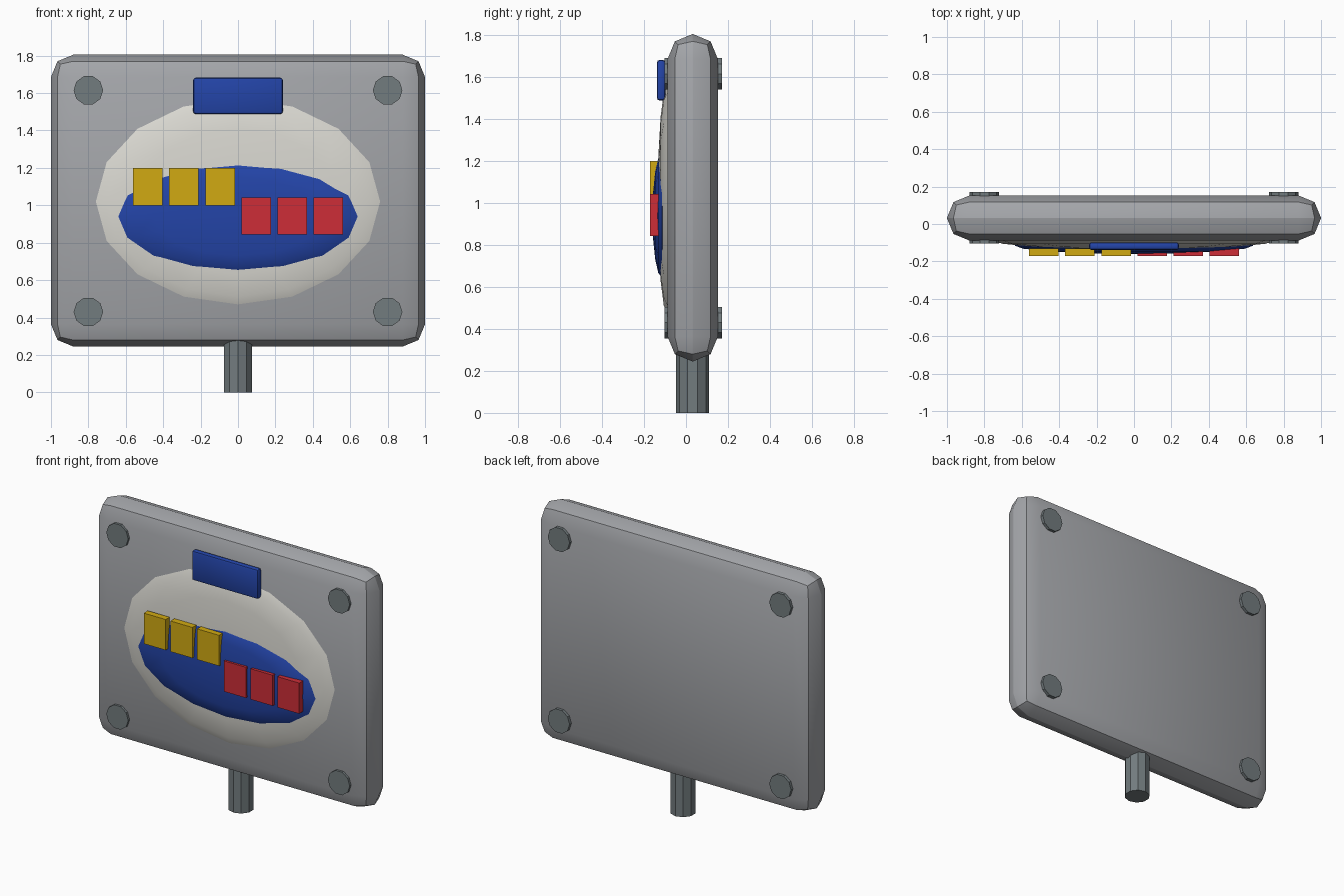
import bpy, math

if "Cube" in bpy.data.objects:
    bpy.data.objects.remove(bpy.data.objects["Cube"])


def material(name, rgb):
    m = bpy.data.materials.new(name)
    m.diffuse_color = (*rgb, 1)
    m.use_nodes = True
    m.node_tree.nodes["Principled BSDF"].inputs["Base Color"].default_value = m.diffuse_color
    return m


GREY = material("panel grey", (0.37, 0.38, 0.40))
STEEL = material("dark steel", (0.17, 0.20, 0.21))
WHITE = material("off white", (0.70, 0.69, 0.64))
BLUE = material("deep blue", (0.017, 0.058, 0.39))
YELLOW = material("yellow", (0.64, 0.40, 0.006))
RED = material("red", (0.61, 0.027, 0.039))


def finish(name, mat, smooth=None):
    ob = bpy.context.object
    ob.name = name
    ob.data.materials.append(mat)
    bpy.ops.object.transform_apply(location=False, rotation=True, scale=True)
    if smooth:
        bpy.ops.object.shade_smooth_by_angle(angle=math.radians(smooth))
    return ob


def box(name, mat, x, y, z, bevel=0, segments=2):
    """Box from (min, max) ranges, optionally with rounded edges."""
    c = [(a + b) / 2 for a, b in (x, y, z)]
    bpy.ops.mesh.primitive_cube_add(size=1, location=c)
    bpy.context.object.scale = [b - a for a, b in (x, y, z)]
    ob = finish(name, mat)
    if bevel:
        mod = ob.modifiers.new("round", 'BEVEL')
        mod.width, mod.segments = bevel, segments
        bpy.ops.object.modifier_apply(modifier=mod.name)
        bpy.ops.object.shade_smooth_by_angle(angle=math.radians(35))
    return ob


def dome(name, mat, loc, radii):
    """Flattened sphere with its pole facing the front."""
    bpy.ops.mesh.primitive_uv_sphere_add(segments=16, ring_count=8, radius=1, location=loc,
                                         rotation=(math.pi / 2, 0, 0))
    bpy.context.object.scale = (radii[0], radii[2], radii[1])
    finish(name, mat, 40)


# Panel with fully rounded rim
box("panel", GREY, (-1, 1), (-0.088, 0.152), (0.245, 1.805), 0.119)

# Post under the panel
bpy.ops.mesh.primitive_cylinder_add(vertices=10, radius=0.078, depth=0.4, location=(0, 0.031, 0.2))
finish("post", STEEL)

# Corner bolts running through the panel
for x in (-0.8, 0.8):
    for z in (0.43, 1.615):
        bpy.ops.mesh.primitive_cylinder_add(vertices=10, radius=0.079, depth=0.274,
                                            location=(x, 0.034, z),
                                            rotation=(math.pi / 2, math.pi / 2, 0))
        finish("bolt", STEEL)

# Layered oval badge
dome("white_oval", WHITE, (0, -0.088, 1.02), (0.76, 0.047, 0.55))
dome("blue_oval", BLUE, (0, -0.115, 0.94), (0.64, 0.045, 0.295))

# Plate at the top of the badge
box("top_plate", BLUE, (-0.24, 0.24), (-0.139, -0.098), (1.488, 1.682), 0.014)

# Rows of square tiles
for i in range(3):
    for name, mat, x0, z0 in (("yellow_tile", YELLOW, -0.482, 1.0), ("red_tile", RED, 0.097, 0.843)):
        x = x0 + i * 0.193
        box(name, mat, (x - 0.079, x + 0.079), (-0.171, -0.13), (z0, z0 + 0.2))
